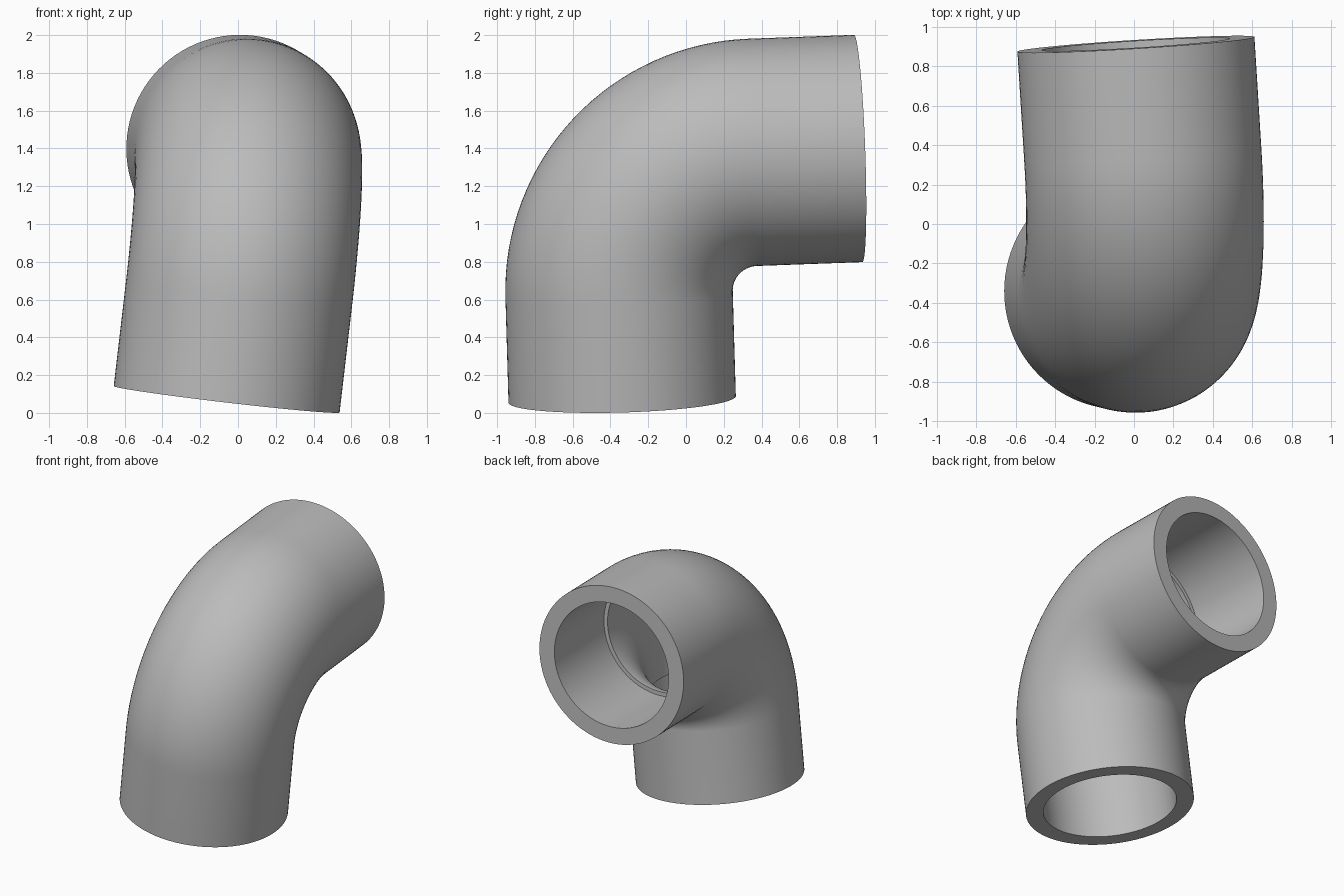
import bpy, bmesh, math
from mathutils import Vector

if "Cube" in bpy.data.objects:
    bpy.data.objects.remove(bpy.data.objects["Cube"])

SIDES, STEPS = 96, 32
LENGTH = 1.29                 # open end to the corner where both axes meet
OUTER, SOCKET, BORE = 0.602, 0.477, 0.447

# Slightly tilted axes of the two legs, kept at a right angle
leg_up = Vector((0.116, -0.029, 0.993)).normalized()
leg_back = Vector((-0.062, 1, 0.037))
leg_back = (leg_back - leg_up * leg_back.dot(leg_up)).normalized()
side = leg_up.cross(leg_back)
corner = Vector((-0.06, -0.338, 0.072)) + leg_up * LENGTH


def stations(bend):
    """Centres and radial directions along a bend of the given radius."""
    pivot = corner + (leg_back - leg_up) * bend
    for i in range(STEPS + 1):
        t = math.pi / 2 * i / STEPS
        radial = leg_up * math.sin(t) - leg_back * math.cos(t)
        yield pivot + radial * bend, radial


bm = bmesh.new()


def ring(centre, radial, radius):
    verts = []
    for k in range(SIDES):
        t = math.tau * k / SIDES
        verts.append(bm.verts.new(centre + (radial * math.cos(t) + side * math.sin(t)) * radius))
    return verts


lower_end = (corner - leg_up * LENGTH, -leg_back)
upper_end = (corner + leg_back * LENGTH, leg_up)
outer_path = list(stations(0.73))
bore_path = list(stations(0.613))

# Outer skin, then back through the sockets, ledges and bore
rings = [ring(*lower_end, OUTER)]
rings += [ring(*s, OUTER) for s in outer_path]
rings += [ring(*upper_end, OUTER), ring(*upper_end, SOCKET), ring(*bore_path[-1], SOCKET)]
rings += [ring(*s, BORE) for s in reversed(bore_path)]
rings += [ring(*bore_path[0], SOCKET), ring(*lower_end, SOCKET)]

for i, first in enumerate(rings):
    second = rings[(i + 1) % len(rings)]
    for k in range(SIDES):
        n = (k + 1) % SIDES
        bm.faces.new((first[k], first[n], second[n], second[k]))
bmesh.ops.recalc_face_normals(bm, faces=bm.faces)

mesh = bpy.data.meshes.new("pipe_elbow")
bm.to_mesh(mesh)
bm.free()
elbow = bpy.data.objects.new("pipe_elbow", mesh)
bpy.context.collection.objects.link(elbow)

# Plain grey material
grey = bpy.data.materials.new("grey")
grey.use_nodes = True
colour = (0.5, 0.5, 0.5, 1)
grey.diffuse_color = colour
grey.node_tree.nodes["Principled BSDF"].inputs["Base Color"].default_value = colour
mesh.materials.append(grey)

# Smooth walls with crisp rims and ledges
bpy.ops.object.select_all(action="DESELECT")
elbow.select_set(True)
bpy.context.view_layer.objects.active = elbow
bpy.ops.object.shade_smooth_by_angle(angle=math.radians(30))
